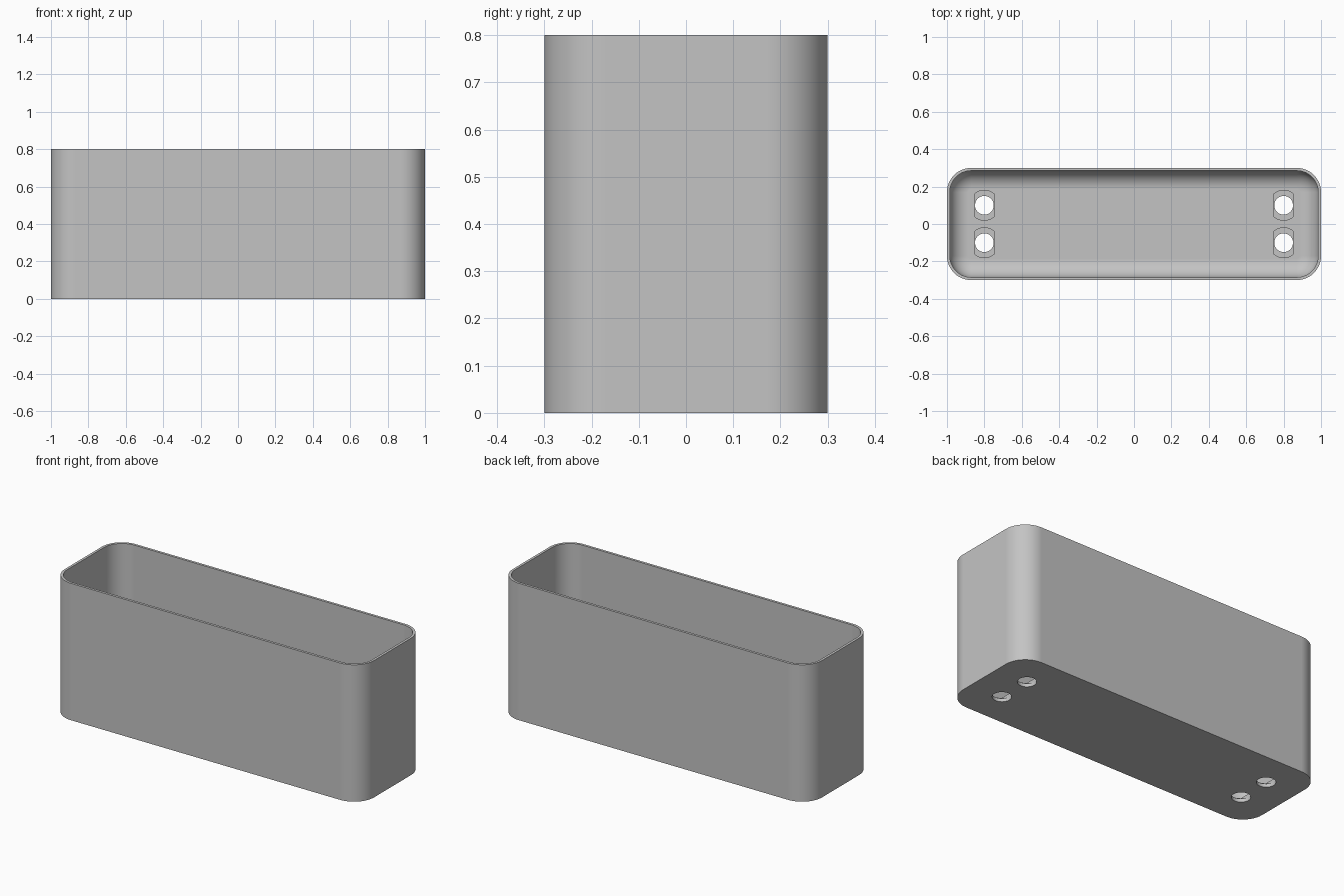
import bpy
import bmesh
from math import sin, cos, pi, radians, asin

cube = bpy.data.objects.get("Cube")
if cube:
    bpy.data.objects.remove(cube, do_unlink=True)

HALF_X, HALF_Y, HEIGHT = 1.0, 0.3, 0.8
CORNER, WALL, FLOOR, FILLET = 0.13, 0.015, 0.04, 0.1
HOLE_R, SLOT_R, SLOT_HALF, LEDGE = 0.05, 0.08, 0.051, 0.02
STEPS = 12


def make_object(name, bm):
    bmesh.ops.recalc_face_normals(bm, faces=bm.faces)
    mesh = bpy.data.meshes.new(name)
    bm.to_mesh(mesh)
    bm.free()
    obj = bpy.data.objects.new(name, mesh)
    bpy.context.collection.objects.link(obj)
    return obj


def rounded_ring(bm, inset, z):
    """Rounded rectangle at height z, shrunk evenly by inset."""
    r = CORNER - inset
    ring = []
    for quarter, (sx, sy) in enumerate([(1, 1), (-1, 1), (-1, -1), (1, -1)]):
        for i in range(STEPS + 1):
            a = (quarter + i / STEPS) * pi / 2
            ring.append(bm.verts.new((sx * (HALF_X - CORNER) + r * cos(a),
                                      sy * (HALF_Y - CORNER) + r * sin(a), z)))
    return ring


def loft(bm, rings):
    """Skin consecutive rings and cap both ends."""
    for a, b in zip(rings, rings[1:]):
        for i in range(len(a)):
            j = (i + 1) % len(a)
            bm.faces.new((a[i], a[j], b[j], b[i]))
    bm.faces.new(rings[0])
    bm.faces.new(rings[-1])


def prism(bm, outline, z0, z1):
    loft(bm, [[bm.verts.new((x, y, z)) for x, y in outline] for z in (z0, z1)])


# Planter: outer wall, thin rim, inner wall and a filleted floor
bm = bmesh.new()
sections = [(0, 0), (0, HEIGHT), (WALL, HEIGHT)]
for i in range(STEPS + 1):
    a = i / STEPS * pi / 2
    sections.append((WALL + FILLET * (1 - cos(a)), FLOOR + FILLET * (1 - sin(a))))
loft(bm, [rounded_ring(bm, inset, z) for inset, z in sections])
planter = make_object("planter", bm)

# Cutters: shallow round-ended slots in the floor, then drain holes through it
slots, holes = bmesh.new(), bmesh.new()
spread = asin(SLOT_HALF / SLOT_R)
for cx in (-0.8, 0.8):
    for cy in (-0.1, 0.1):
        outline = []
        for middle in (pi / 2, -pi / 2):
            for i in range(STEPS + 1):
                a = middle + spread * (2 * i / STEPS - 1)
                outline.append((cx + SLOT_R * cos(a), cy + SLOT_R * sin(a)))
        prism(slots, outline, LEDGE, FLOOR + 0.05)
        circle = [(cx + HOLE_R * cos(i * pi / 18), cy + HOLE_R * sin(i * pi / 18))
                  for i in range(36)]
        prism(holes, circle, -0.1, 0.1)

bpy.context.view_layer.objects.active = planter
for name, cutter_mesh in (("slot_cutter", slots), ("hole_cutter", holes)):
    cutter = make_object(name, cutter_mesh)
    cutter.hide_render = True
    cut = planter.modifiers.new(name, 'BOOLEAN')
    cut.operation, cut.solver, cut.object = 'DIFFERENCE', 'EXACT', cutter
    bpy.ops.object.modifier_apply(modifier=cut.name)
    bpy.data.objects.remove(cutter, do_unlink=True)

# Plain grey finish
grey = bpy.data.materials.new("light_grey")
grey.use_nodes = True
colour = (0.55, 0.55, 0.55, 1)
grey.diffuse_color = colour
grey.node_tree.nodes["Principled BSDF"].inputs["Base Color"].default_value = colour
planter.data.materials.clear()
planter.data.materials.append(grey)

# Smooth curves, crisp rim and hole edges
bpy.ops.object.select_all(action='DESELECT')
planter.select_set(True)
bpy.ops.object.shade_smooth_by_angle(angle=radians(30))
weighted = planter.modifiers.new("flat_walls", 'WEIGHTED_NORMAL')
weighted.keep_sharp = True
